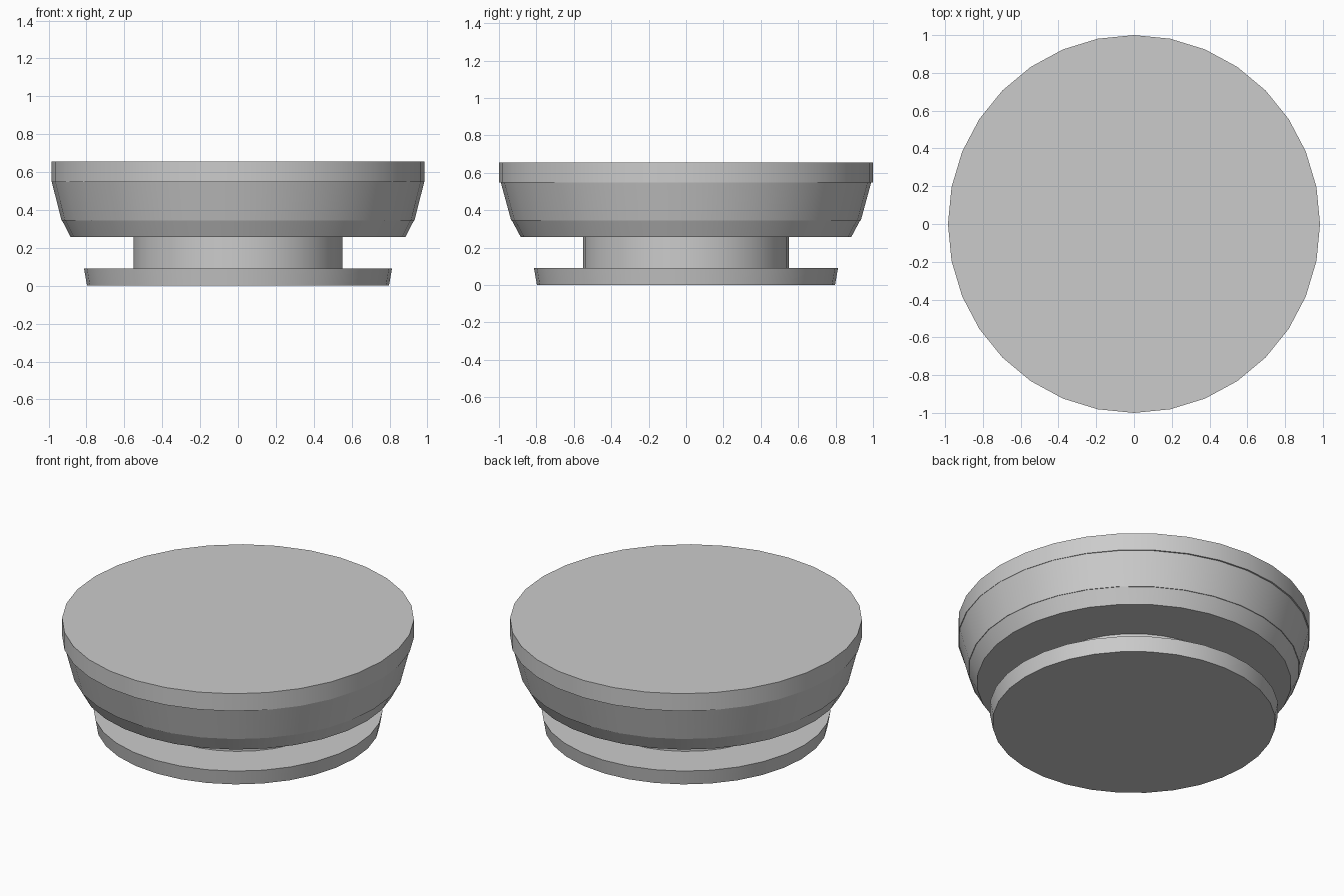
import bpy, bmesh, math

SIDES = 32

cube = bpy.data.objects.get("Cube")
if cube:
    bpy.data.objects.remove(cube, do_unlink=True)

grey = bpy.data.materials.new("plain grey")
grey.use_nodes = True
colour = (0.6, 0.6, 0.6, 1.0)
grey.diffuse_color = colour
grey.node_tree.nodes["Principled BSDF"].inputs["Base Color"].default_value = colour


def turned_part(name, rings):
    """Closed turned solid from (x radius, y radius, height) rings, bottom to top."""
    bm = bmesh.new()
    loops = []
    for rx, ry, z in rings:
        angles = [2 * math.pi * i / SIDES for i in range(SIDES)]
        loops.append([bm.verts.new((rx * math.cos(a), ry * math.sin(a), z)) for a in angles])
    for low, high in zip(loops, loops[1:]):
        for i in range(SIDES):
            j = (i + 1) % SIDES
            bm.faces.new((low[i], low[j], high[j], high[i]))
    bm.faces.new(loops[0][::-1])
    bm.faces.new(loops[-1])
    mesh = bpy.data.meshes.new(name)
    bm.to_mesh(mesh)
    bm.free()
    mesh.materials.append(grey)
    obj = bpy.data.objects.new(name, mesh)
    bpy.context.collection.objects.link(obj)
    # Smooth round the sides, crisp at the rims
    bpy.ops.object.select_all(action='DESELECT')
    obj.select_set(True)
    bpy.context.view_layer.objects.active = obj
    bpy.ops.object.shade_smooth_by_angle(angle=math.radians(30))
    return obj


# Flared foot and narrow neck
turned_part("foot", [(0.797, 0.797, 0.0), (0.813, 0.813, 0.09)])
turned_part("neck", [(0.553, 0.55, 0.09), (0.553, 0.55, 0.257)])
# Tapered body in two slopes, under a straight-sided top
turned_part("lower_body", [(0.884, 0.884, 0.257), (0.929, 0.931, 0.345)])
turned_part("upper_body", [(0.932, 0.935, 0.345), (0.983, 0.99, 0.547)])
turned_part("top_disc", [(0.985, 1.0, 0.547), (0.985, 1.0, 0.655)])
